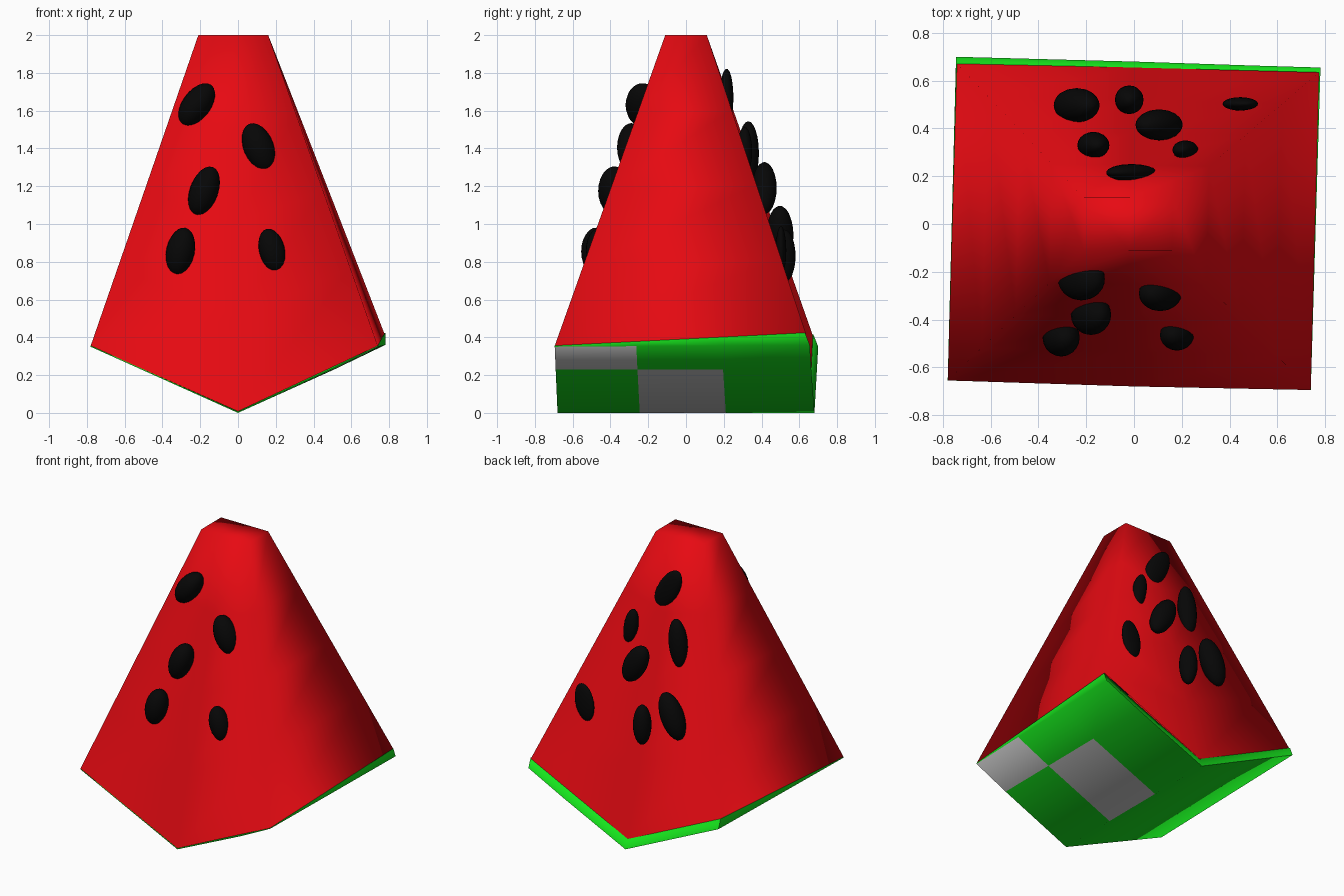
import bpy
import math
from mathutils import Vector, Matrix

if "Cube" in bpy.data.objects:
    bpy.data.objects.remove(bpy.data.objects["Cube"])


def material(name, col):
    m = bpy.data.materials.new(name)
    m.diffuse_color = (*col, 1)
    m.use_nodes = True
    m.node_tree.nodes["Principled BSDF"].inputs["Base Color"].default_value = m.diffuse_color
    return m


RED = material("red_flesh", (0.8, 0.003, 0.006))
GREEN = material("green_rind", (0.008, 0.78, 0.012))
PALE = material("pale_patch", (0.75, 0.75, 0.75))
BLACK = material("black_seed", (0.002, 0.002, 0.002))


def make(name, verts, faces, mats, angle):
    me = bpy.data.meshes.new(name)
    me.from_pydata([tuple(v) for v in verts], [], faces)
    for m in mats:
        me.materials.append(m)
    ob = bpy.data.objects.new(name, me)
    bpy.context.collection.objects.link(ob)
    bpy.ops.object.select_all(action='DESELECT')
    ob.select_set(True)
    bpy.context.view_layer.objects.active = ob
    bpy.ops.object.shade_smooth_by_angle(angle=math.radians(angle))
    return ob


# Flesh: tapers from the V-shaped base to the flat top (base point, top point)
COLS = [
    ((-0.78, -0.655, 0.355), (-0.21, -0.11)),
    ((0, -0.68, 0.008), (-0.02, -0.11)),
    ((0.74, -0.695, 0.355), (0.16, -0.11)),
    ((0.775, 0.635, 0.42), (0.16, 0.11)),
    ((0, 0.655, 0.065), (-0.02, 0.11)),
    ((-0.745, 0.675, 0.40), (-0.21, 0.11)),
]
ROWS = [0, 0.25, 0.5, 0.75, 1]
n = len(COLS)
verts, faces = [], []
for t in ROWS:
    for base, top in COLS:
        verts.append(Vector(base).lerp(Vector((*top, 2)), t))
for r in range(len(ROWS) - 1):
    for i in range(n):
        j = (i + 1) % n
        faces.append((r * n + i, r * n + j, (r + 1) * n + j, (r + 1) * n + i))
faces.append(tuple(range((len(ROWS) - 1) * n, len(ROWS) * n)))
make("flesh", verts, faces, [RED], 100)

# Rind: V-shaped sheet, thicker at the back, with two pale patches
SPINE = [
    ((-0.78, -0.655, 0.35), (-0.745, 0.70, 0.35)),
    ((0, -0.68, 0), (0, 0.68, 0)),
    ((0.50, -0.69, 0.23), (0.51, 0.663, 0.23)),
    ((0.74, -0.695, 0.35), (0.78, 0.655, 0.36)),
]
VS = [0, 0.32, 0.655, 1]
verts, faces, patch = [], [], []
for layer in (0, 1):
    for v in VS:
        for f, b in SPINE:
            p = Vector(f).lerp(Vector(b), v)
            verts.append(p + layer * Vector((0, -0.025 * v, 0.006 + 0.058 * v)))
for r in range(3):
    for c in range(3):
        q = [r * 4 + c, (r + 1) * 4 + c, (r + 1) * 4 + c + 1, r * 4 + c + 1]
        if (r, c) in ((0, 2), (1, 1)):
            patch.append(len(faces))
        faces.append(q)
        faces.append([i + 16 for i in reversed(q)])
rim = [0, 1, 2, 3, 7, 11, 15, 14, 13, 12, 8, 4]
for a, b in zip(rim, rim[1:] + rim[:1]):
    faces.append((a, a + 16, b + 16, b)[::-1])
rind = make("rind", verts, faces, [GREEN, PALE], 80)
for i in patch:
    rind.data.polygons[i].material_index = 1


# Seeds: upright ellipsoids half sunk in the sloping front and back faces
def seed(name, x, y, z, tilt, length, width, thick):
    bpy.ops.mesh.primitive_uv_sphere_add(segments=20, ring_count=12, radius=1)
    ob = bpy.context.object
    ob.name = name
    ob.data.transform(Matrix.Rotation(math.radians(tilt), 4, 'Y')
                      @ Matrix.Diagonal((width, thick, length, 1)))
    ob.location = (x, y, z)
    ob.data.materials.append(BLACK)
    bpy.ops.object.shade_smooth()


FRONT = [(-0.22, -0.23, 1.63, 36, 0.132, 0.075, 0.09),
         (0.11, -0.29, 1.405, -22, 0.135, 0.08, 0.075),
         (-0.18, -0.38, 1.175, 20, 0.135, 0.075, 0.085),
         (-0.305, -0.475, 0.855, 12, 0.128, 0.075, 0.08),
         (0.18, -0.465, 0.86, -14, 0.118, 0.068, 0.065)]
BACK = [(-0.01, 0.215, 1.67, -30, 0.17, 0.075, 0.036),
        (0.215, 0.31, 1.385, -10, 0.13, 0.05, 0.04),
        (-0.17, 0.33, 1.375, 6, 0.17, 0.065, 0.056),
        (0.105, 0.415, 1.19, -28, 0.15, 0.078, 0.065),
        (0.445, 0.503, 0.86, 10, 0.13, 0.072, 0.028),
        (-0.02, 0.52, 0.83, 0, 0.14, 0.06, 0.06),
        (-0.24, 0.497, 0.94, 22, 0.165, 0.08, 0.072)]
for label, group in (("front", FRONT), ("back", BACK)):
    for i, s in enumerate(group):
        seed(f"{label}_seed_{i + 1}", *s)
